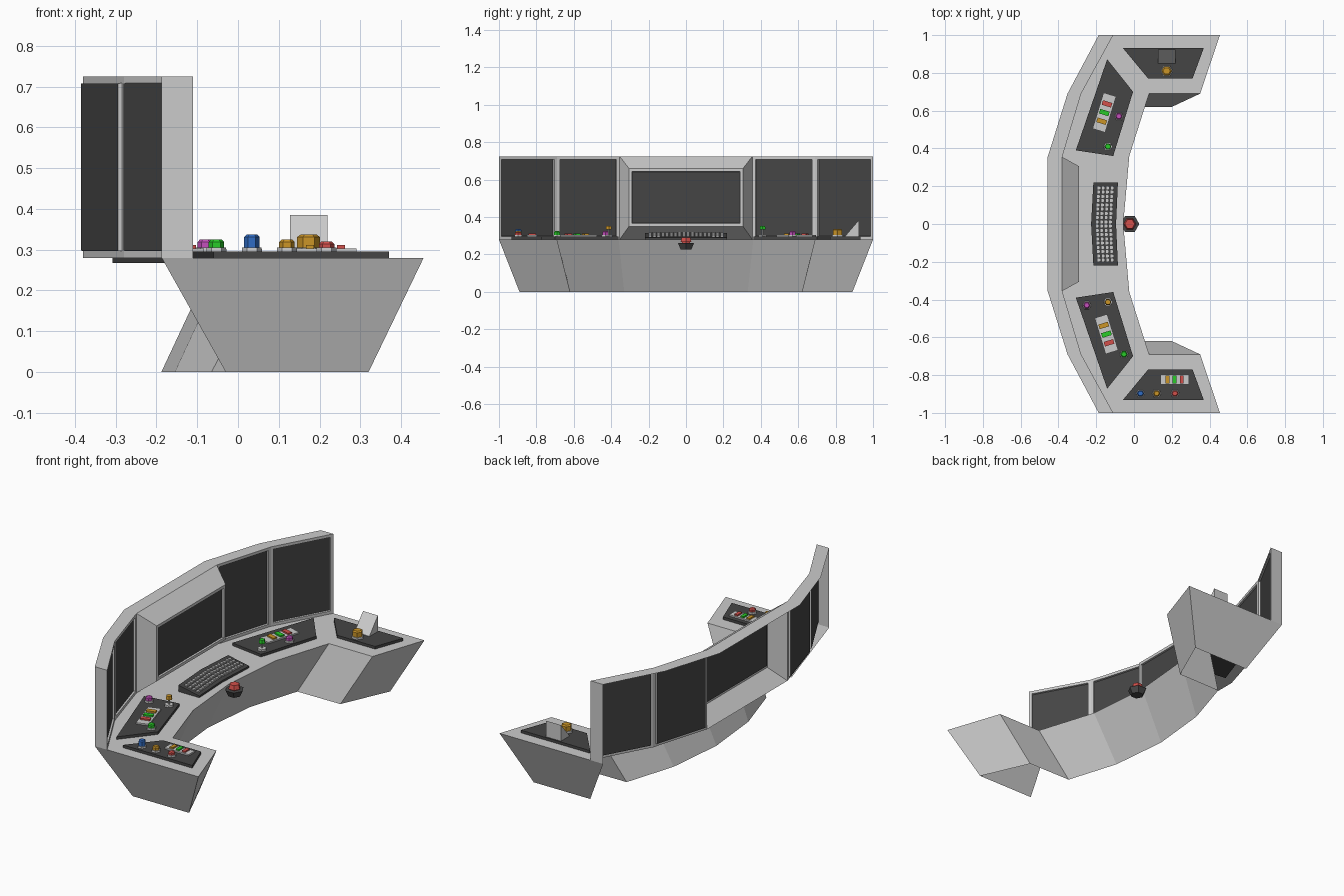
import bpy, bmesh
from math import radians, pi
from mathutils import Matrix, Vector

if "Cube" in bpy.data.objects:
    bpy.data.objects.remove(bpy.data.objects["Cube"])

MATS = {}
COLORS = dict(dark=(.06, .06, .06), red=(.65, .08, .07), green=(.02, .6, .02), orange=(.6, .3, .02),
              magenta=(.55, .08, .5), blue=(.03, .15, .55))


def mat(c):
    if c not in MATS:
        MATS[c] = bpy.data.materials.new(c)
        MATS[c].diffuse_color = (*COLORS[c], 1)
    return MATS[c]


def finish(name, bm, color=None, recalc=True):
    if recalc:
        bmesh.ops.recalc_face_normals(bm, faces=bm.faces[:])
    me = bpy.data.meshes.new(name)
    bm.to_mesh(me)
    bm.free()
    ob = bpy.data.objects.new(name, me)
    bpy.context.collection.objects.link(ob)
    if color:
        me.materials.append(mat(color))
    return ob


def prism(name, pts, z0, top, color=None):
    """Extrude a flat outline; top may be a number or a function of x, y."""
    f = top if callable(top) else (lambda x, y: top)
    bm = bmesh.new()
    lo = [bm.verts.new((x, y, z0)) for x, y in pts]
    hi = [bm.verts.new((x, y, f(x, y))) for x, y in pts]
    bm.faces.new(lo)
    bm.faces.new(hi)
    n = len(pts)
    for i in range(n):
        j = (i + 1) % n
        bm.faces.new((lo[i], lo[j], hi[j], hi[i]))
    return finish(name, bm, color)


def hexa(name, x, y, z0, z1, r0, r1, color=None):
    bm = bmesh.new()
    bmesh.ops.create_cone(bm, cap_ends=True, segments=6, radius1=r0, radius2=r1, depth=z1 - z0,
                          matrix=Matrix.Translation((x, y, (z0 + z1) / 2)) @ Matrix.Rotation(pi / 6, 4, 'Z'))
    return finish(name, bm, color)


def box(name, x, y, z0, z1, sx, sy, color=None, ang=0):
    r = Matrix.Rotation(ang, 2)
    pts = [Vector((x, y)) + r @ Vector((a * sx / 2, b * sy / 2)) for a, b in ((-1, -1), (1, -1), (1, 1), (-1, 1))]
    return prism(name, pts, z0, z1, color)


def mirrored(half):
    return half + [(x, -y) for x, y in reversed(half) if y > 0]


T, TOP = .28, .725
inner = mirrored([(-.11, 1), (-.28, .69), (-.38, .355)])
outer = mirrored([(-.187, 1), (-.352, .69), (-.457, .355)])
edge = mirrored([(.455, 1), (.35, .69), (.08, .69), (-.025, .36), (-.057, 0)])
foot = mirrored([(.32, .89), (.2, .62), (-.065, .618), (-.155, .33), (-.188, 0)])

# Desk shell: top, sloped front and the two ends, open at the back
bm = bmesh.new()
et = [bm.verts.new((x, y, T)) for x, y in edge]
fb = [bm.verts.new((x, y, 0)) for x, y in foot]
it = [bm.verts.new((x, y, T)) for x, y in inner]
bm.faces.new(it + et[::-1])
for i in range(len(et) - 1):
    bm.faces.new((et[i], et[i + 1], fb[i + 1], fb[i]))
for s, k in ((1, 0), (-1, -1)):
    bm.faces.new((bm.verts.new((-.187, s, T)), it[k], et[k], fb[k], bm.verts.new((-.03, s * .89, 0))))
finish("desk", bm)

# Screen wall: recessed screens, bulged centre monitor, top rim, end caps
bm = bmesh.new()
lo = [bm.verts.new((x, y, T)) for x, y in inner]
hi = [bm.verts.new((x, y, TOP)) for x, y in inner]
out = [bm.verts.new((x, y, TOP)) for x, y in outer]
panels = []
for i in range(5):
    bm.faces.new((hi[i], hi[i + 1], out[i + 1], out[i]))
    quad = [lo[i], hi[i], hi[i + 1], lo[i + 1]]
    if i == 2:
        front = [bm.verts.new(c) for c in ((-.29, .305, .35), (-.29, .305, .66), (-.29, -.305, .66), (-.29, -.305, .35))]
        for j in range(4):
            k = (j + 1) % 4
            bm.faces.new((quad[j], quad[k], front[k], front[j]))
        quad = front
    panels.append(bm.faces.new(quad))
for s, k in ((1, 0), (-1, 5)):
    bm.faces.new((lo[k], hi[k], out[k], bm.verts.new((-.187, s, T))))
bm.normal_update()
for f in panels:
    if f.normal.x < 0:
        f.normal_flip()
bmesh.ops.inset_individual(bm, faces=panels, thickness=.023)
bmesh.ops.inset_individual(bm, faces=panels, thickness=.002, depth=-.01)
for f in panels:
    f.material_index = 1
bmesh.ops.recalc_face_normals(bm, faces=bm.faces[:])
wall = finish("screen_wall", bm, recalc=False)
wall.data.materials.append(None)
wall.data.materials.append(mat("dark"))

# Dark control panels set into the desk
for s, side in ((1, "left"), (-1, "right")):
    prism("angled_panel_" + side, [(x, s * y) for x, y in ((-.142, .872), (-.005, .7), (-.11, .36), (-.308, .39))],
          .268, .295, "dark")
    prism("wing_panel_" + side, [(x, s * y) for x, y in ((-.06, .933), (.37, .933), (.31, .77), (.075, .77))],
          .268, .295, "dark")

# Keyboard: bent sloping base with a grid of keys


def slope(x, y):
    return .29 + .2 * (-.085 - x)


prism("keyboard_base", [(-.215, .22), (-.227, 0), (-.215, -.22), (-.085, -.22), (-.095, 0), (-.085, .22)],
      .275, slope, "dark")
bm = bmesh.new()
for i in range(4):
    for j in range(18):
        y = (j - 8.5) * .0225
        x = -.194 + i * .0235 + .011 * abs(y) / .22
        bmesh.ops.create_cube(bm, size=1, matrix=Matrix.Translation((x, y, slope(x, y) + .003))
                              @ Matrix.Diagonal((.017, .016, .009, 1)))
finish("keyboard_keys", bm)

# Switch banks: light plate with three coloured bars
for name, cx, cy, sx, sy, ang, cols in (("bank_left", -.157, .59, .07, .2, -17, ("orange", "green", "red")),
                                        ("bank_right", -.146, -.583, .07, .2, 17, ("red", "green", "orange")),
                                        ("bank_wing", .215, -.823, .055, .15, -90, ("orange", "green", "red"))):
    a = radians(ang)
    box(name + "_plate", cx, cy, .29, .303, sx, sy, None, a)
    step = .048 if sy > .15 else .038
    for i, c in enumerate(cols):
        d = Matrix.Rotation(a, 2) @ Vector((0, (i - 1) * step))
        box(name + "_bar_" + c, cx + d.x, cy + d.y, .3, .311, sx * .74, step * .52, c, a)

# Hexagonal push buttons on light collars
for c, x, y, top, r in (("magenta", -.08, .57, .325, .019), ("magenta", -.25, -.43, .325, .019),
                        ("green", -.053, -.69, .325, .019), ("blue", .034, -.897, .337, .019),
                        ("orange", .12, -.897, .325, .019), ("red", .217, -.897, .32, .019),
                        ("orange", .173, .81, .337, .028)):
    hexa("button_collar", x, y, .29, .305, r + .006, r + .005)
    hexa("button_" + c, x, y, .305, top - .006, r, r, c)
    hexa("button_cap_" + c, x, y, top - .006, top, r, r * .7, c)

# Small levers with coloured knobs
for c, x, y in (("green", -.138, .41), ("orange", -.138, -.413)):
    hexa("lever_collar", x, y, .29, .305, .025, .024)
    hexa("lever_stick", x, y, .305, .335, .006, .006)
    hexa("lever_knob_" + c, x, y, .333, .353, .018, .015, c)

# Wedge-shaped readout on the left wing
prism("readout_wedge", [(.127, .85), (.219, .85), (.219, .925), (.127, .925)], .29,
      lambda x, y: .385 if y > .9 else .297)

# Large red button on a bracket at the desk front
hexa("alarm_bracket", -.022, 0, .228, .262, .034, .05, "dark")
hexa("alarm_stem", -.022, 0, .26, .27, .024, .024, "red")
hexa("alarm_button", -.022, 0, .268, .292, .033, .026, "red")

for m in bpy.data.materials:
    if m.users and not m.is_grease_pencil:
        m.use_nodes = True
        m.node_tree.nodes["Principled BSDF"].inputs["Base Color"].default_value = m.diffuse_color
